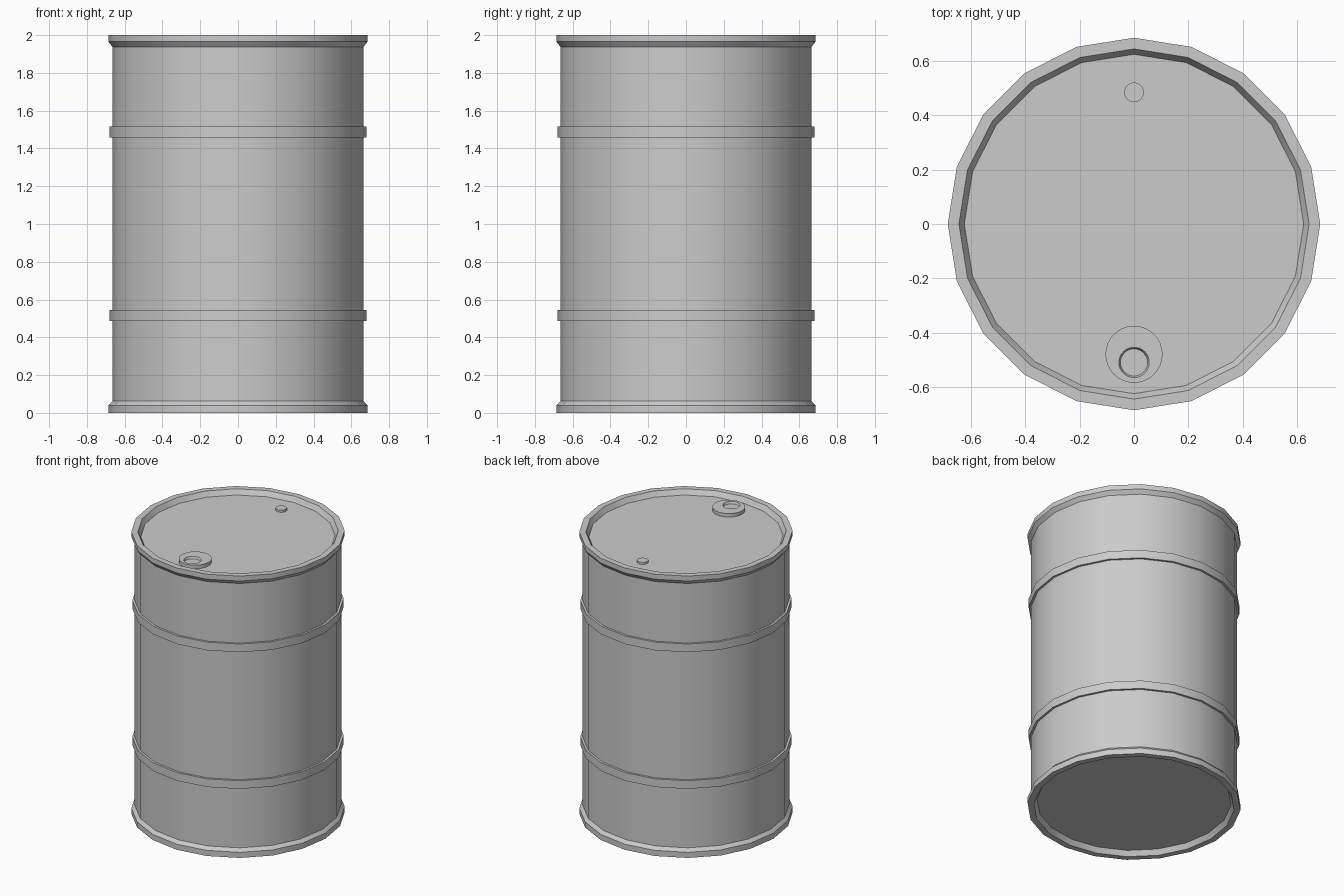
import bpy, bmesh, math

if "Cube" in bpy.data.objects:
    bpy.data.objects.remove(bpy.data.objects["Cube"])


def loft(name, rings, sides):
    """Stack of circular rings (radius, z, y centre), capped at both ends."""
    bm = bmesh.new()
    loops = []
    for r, z, cy in rings:
        loops.append([bm.verts.new((r * math.cos(2 * math.pi * i / sides),
                                    cy + r * math.sin(2 * math.pi * i / sides), z))
                      for i in range(sides)])
    for a, b in zip(loops, loops[1:]):
        for i in range(sides):
            j = (i + 1) % sides
            bm.faces.new((a[i], a[j], b[j], b[i]))
    bm.faces.new(loops[0][::-1])
    bm.faces.new(loops[-1])
    bmesh.ops.recalc_face_normals(bm, faces=bm.faces)
    mesh = bpy.data.meshes.new(name)
    bm.to_mesh(mesh)
    bm.free()
    obj = bpy.data.objects.new(name, mesh)
    bpy.context.collection.objects.link(obj)
    bpy.ops.object.select_all(action='DESELECT')
    obj.select_set(True)
    bpy.context.view_layer.objects.active = obj
    bpy.ops.object.shade_smooth_by_angle(angle=math.radians(30))
    return obj


BODY, BAND, RIM = 0.665, 0.68, 0.686
LID_Z = 1.965

# Drum shell: recessed base, rolled rims, two hoops, recessed lid
profile = [(0.625, 0.035), (0.645, 0), (RIM, 0), (RIM, 0.04), (BODY, 0.062)]
for z0, z1 in ((0.487, 0.545), (1.457, 1.515)):
    profile += [(BODY, z0), (BAND, z0), (BAND, z1), (BODY, z1)]
profile += [(BODY, 1.938), (RIM, 1.965), (RIM, 2.0), (0.645, 2.0), (0.625, LID_Z)]
loft("drum_shell", [(r, z, 0) for r, z in profile], 20)

# Large filler boss with an off-centre recess
loft("filler_boss", [(0.105, LID_Z - 0.005, -0.48), (0.105, 1.99, -0.48),
                     (0.056, 1.99, -0.51), (0.05, 1.975, -0.51)], 32)

# Small vent plug
loft("vent_plug", [(0.036, LID_Z - 0.005, 0.485), (0.036, 1.98, 0.485)], 32)
